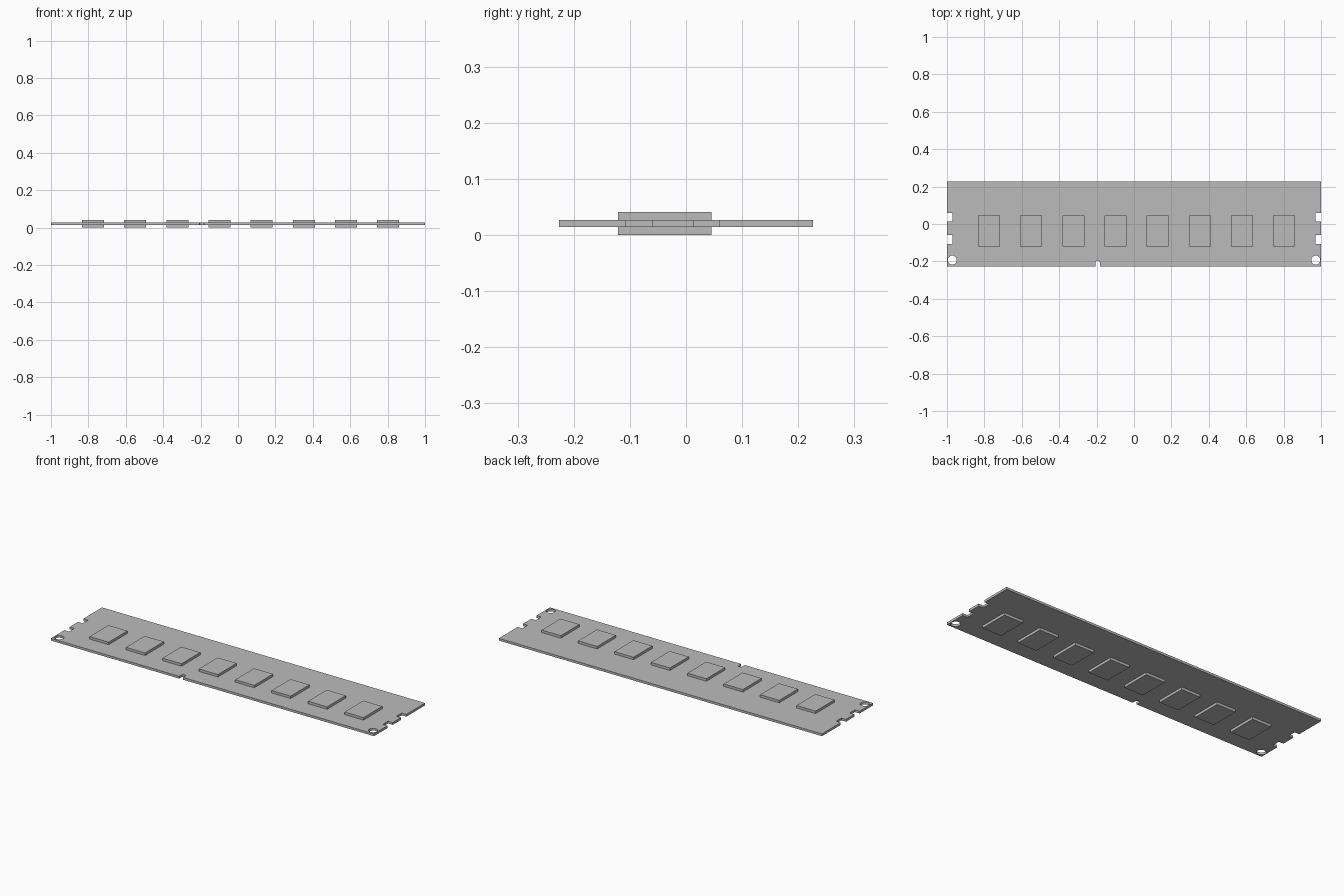
import bpy, bmesh, math

if "Cube" in bpy.data.objects:
    bpy.data.objects.remove(bpy.data.objects["Cube"], do_unlink=True)

HALF_X, HALF_Y = 1.0, 0.226
MID_Z, BOARD_T, TOTAL_T = 0.0205, 0.013, 0.041

grey = bpy.data.materials.new("plain_grey")
grey.use_nodes = True
grey.diffuse_color = (0.5, 0.5, 0.5, 1)
grey.node_tree.nodes["Principled BSDF"].inputs["Base Color"].default_value = (0.5, 0.5, 0.5, 1)


def arc(cx, cy, r, start, end, steps):
    return [(cx + r * math.cos(start + (end - start) * i / steps),
             cy + r * math.sin(start + (end - start) * i / steps))
            for i in range(steps + 1)]


def add_mesh(name, bm):
    bmesh.ops.recalc_face_normals(bm, faces=bm.faces)
    mesh = bpy.data.meshes.new(name)
    bm.to_mesh(mesh)
    bm.free()
    mesh.materials.clear()
    mesh.materials.append(grey)
    obj = bpy.data.objects.new(name, mesh)
    bpy.context.collection.objects.link(obj)
    return obj


# Right-hand edge of the board, bottom to top, with two square latch notches
inner = HALF_X - 0.029
edge = [(HALF_X, -HALF_Y)]
for low, high in ((-0.107, -0.06), (0.014, 0.06)):
    edge += [(HALF_X, low), (inner, low), (inner, high), (HALF_X, high)]
edge.append((HALF_X, HALF_Y))

# Round-topped key slot in the front edge
slot_x, slot_r = -0.194, 0.012
slot = ([(slot_x - slot_r, -HALF_Y)]
        + arc(slot_x, -0.207, slot_r, math.pi, 0, 8)
        + [(slot_x + slot_r, -HALF_Y)])

# Board outline and two mounting holes, filled and thickened
outline = slot + edge + [(-x, y) for x, y in reversed(edge)]
holes = [arc(side * 0.972, -0.193, 0.024, 0, 2 * math.pi, 24)[:-1] for side in (-1, 1)]
curve = bpy.data.curves.new("board_outline", 'CURVE')
curve.dimensions = '2D'
curve.fill_mode = 'BOTH'
curve.extrude = BOARD_T / 2
for loop in [outline] + holes:
    spline = curve.splines.new('POLY')
    spline.points.add(len(loop) - 1)
    for point, (x, y) in zip(spline.points, loop):
        point.co = (x, y, 0, 1)
    spline.use_cyclic_u = True
helper = bpy.data.objects.new("board_outline", curve)
bpy.context.collection.objects.link(helper)
bpy.context.view_layer.update()
flat = helper.evaluated_get(bpy.context.evaluated_depsgraph_get()).to_mesh()
bm = bmesh.new()
bm.from_mesh(flat)
bpy.data.objects.remove(helper, do_unlink=True)
bmesh.ops.remove_doubles(bm, verts=bm.verts, dist=0.0001)
for face in bm.faces:
    face.smooth = False
    face.material_index = 0
board = add_mesh("circuit_board", bm)
board.location.z = MID_Z

# Eight memory chips on each face of the board
chip_h = (TOTAL_T - BOARD_T) / 2
for side, z in (("top", TOTAL_T - chip_h / 2), ("bottom", chip_h / 2)):
    for i in range(8):
        bm = bmesh.new()
        bmesh.ops.create_cube(bm, size=1)
        bmesh.ops.scale(bm, vec=(0.118, 0.166, chip_h), verts=bm.verts)
        chip = add_mesh(f"{side}_chip_{i + 1}", bm)
        chip.location = (-0.775 + i * 0.2254, -0.038, z)
